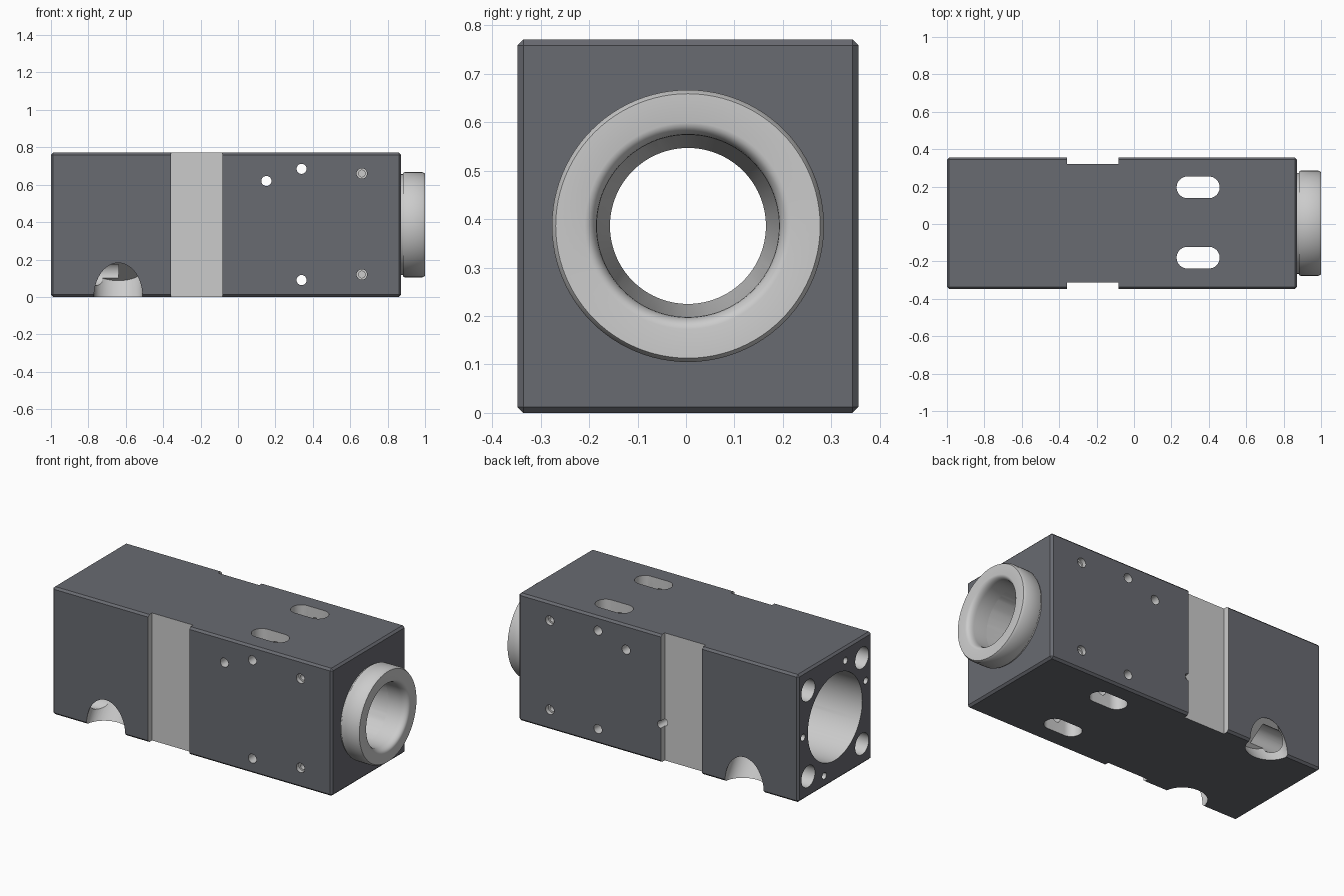
import bpy, bmesh, math
from mathutils import Vector, Matrix

if "Cube" in bpy.data.objects:
    bpy.data.objects.remove(bpy.data.objects["Cube"])

CY, CZ = 0.004, 0.386          # bore axis
HY, HZ = 0.352, 0.385          # block half sizes
X0, X1 = -1.0, 0.872


def material(name, c):
    m = bpy.data.materials.new(name)
    m.diffuse_color = (*c, 1)
    m.use_nodes = True
    m.node_tree.nodes["Principled BSDF"].inputs["Base Color"].default_value = m.diffuse_color
    return m


dark = material("dark_coating", (0.14, 0.145, 0.165))
bright = material("machined_metal", (0.55, 0.56, 0.58))


def make(name, bm, mat):
    bmesh.ops.recalc_face_normals(bm, faces=bm.faces)
    me = bpy.data.meshes.new(name)
    bm.to_mesh(me)
    bm.free()
    me.materials.append(mat)
    ob = bpy.data.objects.new(name, me)
    bpy.context.collection.objects.link(ob)
    return ob


def lathe(name, profile, loc, axis, seg=24, mat=bright, closed=False, wide=1.0):
    """Revolve (distance along axis, radius) points about an axis through loc."""
    bm = bmesh.new()
    vs = [bm.verts.new((r, 0, a)) for a, r in profile]
    edges = [bm.edges.new(p) for p in zip(vs, vs[1:])]
    if closed:
        edges.append(bm.edges.new((vs[-1], vs[0])))
    bmesh.ops.spin(bm, geom=vs + edges, cent=(0, 0, 0), axis=(0, 0, 1),
                   angle=2 * math.pi, steps=seg)
    bmesh.ops.remove_doubles(bm, verts=bm.verts, dist=1e-5)
    rot = Vector(axis).to_track_quat('Z', 'X').to_matrix().to_4x4()
    bm.transform(Matrix.Translation(loc) @ rot @ Matrix.Diagonal((1, wide, 1, 1)))
    return make(name, bm, mat)


def box(name, lo, hi, mat=bright, bevel=0, edges_along=None, seg=1):
    bm = bmesh.new()
    bmesh.ops.create_cube(bm, size=1)
    lo, hi = Vector(lo), Vector(hi)
    for v in bm.verts:
        v.co = Vector([(lo[i] + hi[i]) / 2 + v.co[i] * (hi[i] - lo[i]) for i in range(3)])
    if bevel:
        sel = [e for e in bm.edges if edges_along is None or
               abs((e.verts[0].co - e.verts[1].co).normalized()[edges_along]) > 0.9]
        bmesh.ops.bevel(bm, geom=sel, offset=bevel, segments=seg, profile=0.5,
                        affect='EDGES', clamp_overlap=True)
    return make(name, bm, mat)


cutters = []


def hole(loc, axis, r, depth=0.1, inner=None):
    """Plain blind hole, or a counterbored one when inner is given."""
    p = [(-0.05, 0), (-0.05, r)]
    p += [(0.025, r), (0.025, inner), (depth, inner)] if inner else [(depth, r)]
    cutters.append(lathe("hole_cutter", p + [(depth, 0)], loc, axis))


# main housing block with chamfered edges
block = box("housing_block", (X0, CY - HY, CZ - HZ - 0.001), (X1, CY + HY, CZ + HZ),
            dark, bevel=0.012)

# stepped main bore, tapering towards the nose
cutters.append(lathe("bore_cutter", [(-1.1, 0), (-1.1, 0.26), (0.5, 0.26), (0.5, 0.161),
                                     (0.872, 0.188), (0.95, 0.1885), (0.95, 0)],
                     (0, CY, CZ), (1, 0, 0), seg=96))

# corner access pockets and the bolt holes leading into them
for sy in (-1, 1):
    for sz in (-1, 1):
        corner = (-0.64, CY + sy * HY, CZ + sz * HZ)
        cutters.append(lathe("pocket_cutter", [(-0.25, 0), (-0.25, 0.1), (0.17, 0.1), (0.17, 0)],
                             corner, (0, -0.55 * sy, -0.83 * sz), seg=48, wide=1.3))
        hole((X0, CY + sy * 0.257, CZ + sz * 0.26), (1, 0, 0), 0.065, 0.36)

# clamp grooves across both sides
for s in (-1, 1):
    ys = sorted((CY + s * (HY - 0.036), CY + s * (HY + 0.1)))
    cutters.append(box("groove_cutter", (-0.357, ys[0], -0.1), (-0.082, ys[1], 0.9)))

# long slots through top and bottom
for y in (0.196, -0.18):
    cutters.append(box("slot_cutter", (0.228, y - 0.058, -0.1), (0.458, y + 0.058, 0.9),
                       bevel=0.0575, edges_along=2, seg=10))

# side holes: through holes, counterbored holes, holes on the groove edges
for x, z in ((0.152, 0.62), (0.34, 0.685), (0.34, 0.09)):
    hole((x, CY - HY, z), (0, 1, 0), 0.027, 0.8)
for s in (-1, 1):
    for z in (0.66, 0.12):
        hole((0.662, CY + s * HY, z), (0, -s, 0), 0.028, 0.1, 0.018)
for x in (-0.36, -0.08):
    for z in (0.53, 0.23):
        hole((x, CY + HY, z), (0, -1, 0), 0.022, 0.09)
hole((-0.89, CY + HY, 0.7), (0, -1, 0), 0.025, 0.08, 0.016)

# top holes
for x, r, inner in ((-0.9, 0.027, 0.015), (-0.785, 0.024, None),
                    (-0.02, 0.04, 0.015), (0.5, 0.023, None)):
    hole((x, 0.008, CZ + HZ), (0, 0, -1), r, 0.08, inner)

# small end face holes
for y, z in ((0.31, 0.38), (0.107, 0.07), (-0.095, 0.69), (-0.29, 0.494)):
    hole((X0, y, z), (1, 0, 0), 0.02, 0.08)

for c in cutters:
    m = block.modifiers.new("cut", 'BOOLEAN')
    m.operation, m.solver, m.object = 'DIFFERENCE', 'EXACT', c
    m.material_mode = 'TRANSFER'
    c.hide_render = True
deps = bpy.context.evaluated_depsgraph_get()
mesh = bpy.data.meshes.new_from_object(block.evaluated_get(deps))
block.modifiers.clear()
block.data = mesh
for c in cutters:
    bpy.data.objects.remove(c)

# nose ring: undercut neck, chamfered rim, rounded bore mouth
mouth = [(0.96 + 0.04 * math.sin(a), 0.213 - 0.025 * math.cos(a))
         for a in [i * math.pi / 10 for i in range(6)]]
nose = lathe("nose_ring", [(0.866, 0.188), (0.866, 0.27), (0.882, 0.27), (0.882, 0.277),
                           (0.89, 0.281), (0.986, 0.281), (1.0, 0.273)] + mouth[::-1],
             (0, CY, CZ), (1, 0, 0), seg=96, closed=True)

for ob in (block, nose):
    bpy.ops.object.select_all(action='DESELECT')
    ob.select_set(True)
    bpy.context.view_layer.objects.active = ob
    bpy.ops.object.shade_smooth_by_angle(angle=math.radians(30))
